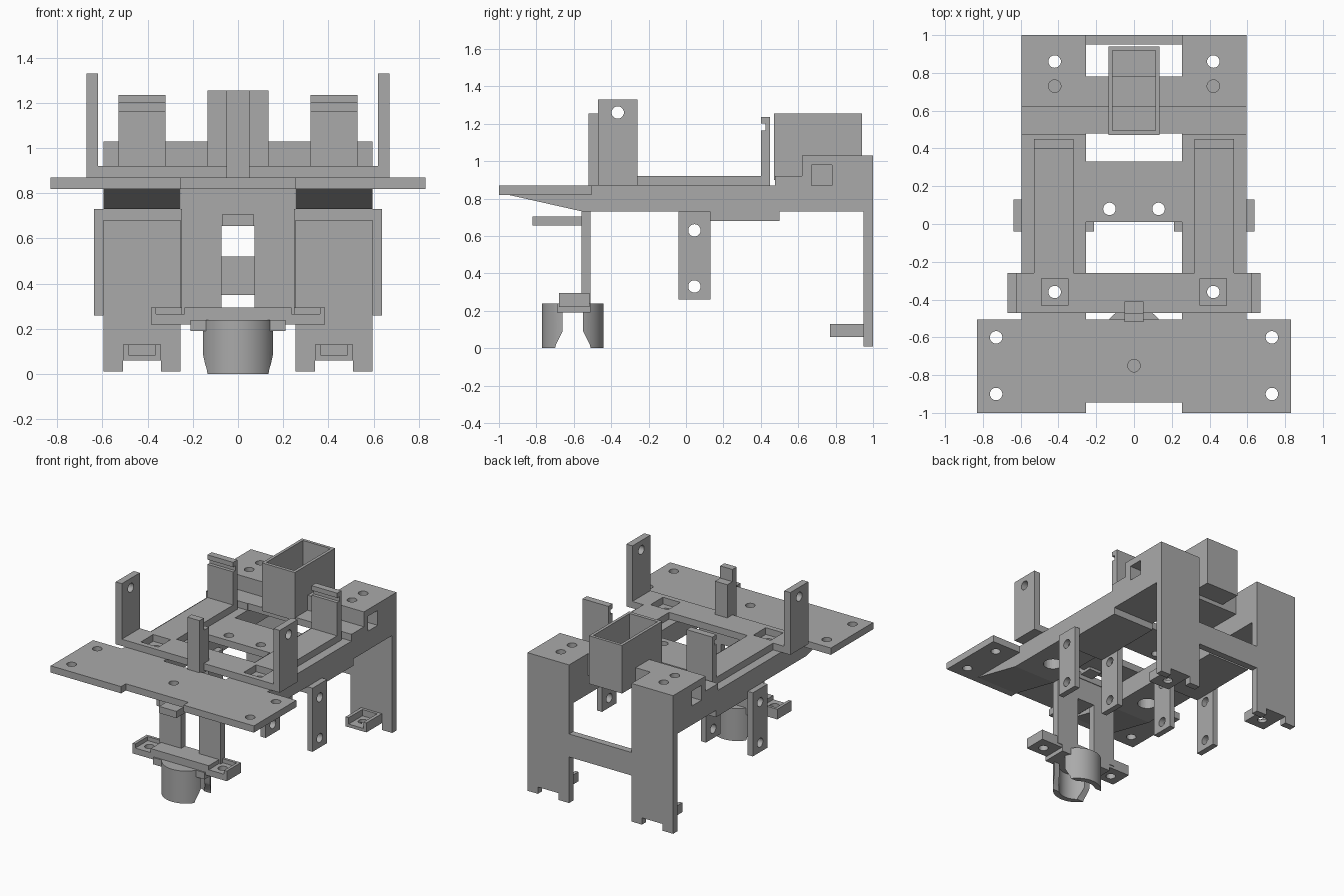
import bpy, bmesh, math
from mathutils import Matrix

cube = bpy.data.objects.get("Cube")
if cube:
    bpy.data.objects.remove(cube, do_unlink=True)

grey = bpy.data.materials.new("plain grey")
grey.use_nodes = True
COLOUR = (0.4, 0.4, 0.4, 1)
grey.diffuse_color = COLOUR
grey.node_tree.nodes["Principled BSDF"].inputs["Base Color"].default_value = COLOUR
HOLE = 0.033


def finish(name, bm):
    bmesh.ops.recalc_face_normals(bm, faces=bm.faces)
    mesh = bpy.data.meshes.new(name)
    bm.to_mesh(mesh)
    bm.free()
    mesh.materials.append(grey)
    ob = bpy.data.objects.new(name, mesh)
    bpy.context.collection.objects.link(ob)
    return ob


def prism(name, points, x0, x1):
    """Extrude a (y, z) profile along x."""
    bm = bmesh.new()
    face = bm.faces.new([bm.verts.new((x0, y, z)) for y, z in points])
    new = bmesh.ops.extrude_face_region(bm, geom=[face])["geom"]
    moved = [v for v in new if isinstance(v, bmesh.types.BMVert)]
    bmesh.ops.translate(bm, verts=moved, vec=(x1 - x0, 0, 0))
    return finish(name, bm)


def box(name, x0, x1, y0, y1, z0, z1):
    return prism(name, [(y0, z0), (y1, z0), (y1, z1), (y0, z1)], x0, x1)


def cyl(name, centre, radius, depth, axis="Z", sides=32):
    bm = bmesh.new()
    turn = Matrix.Rotation(math.pi / 2, 4, "Y") if axis == "X" else Matrix()
    bmesh.ops.create_cone(bm, cap_ends=True, segments=sides, radius1=radius,
                          radius2=radius, depth=depth,
                          matrix=Matrix.Translation(centre) @ turn)
    return finish(name, bm)


def activate(ob):
    bpy.ops.object.select_all(action="DESELECT")
    bpy.context.view_layer.objects.active = ob
    ob.select_set(True)


def cut(ob, *cutters):
    activate(ob)
    for c in cutters:
        mod = ob.modifiers.new("cut", "BOOLEAN")
        mod.operation, mod.solver, mod.object = "DIFFERENCE", "EXACT", c
        bpy.ops.object.modifier_apply(modifier=mod.name)
        bpy.data.objects.remove(c, do_unlink=True)
    return ob


def drill(x, y, z=0.8, depth=0.6, radius=HOLE):
    return cyl("drill", (x, y, z), radius, depth)


def mirror(ob):
    activate(ob)
    ob.modifiers.new("mirror", "MIRROR")
    bpy.ops.object.modifier_apply(modifier="mirror")
    return ob


# Side frames: wedge, rail, rear block and rear leg in one profile
IN, OUT = 0.255, 0.595
frame = prism("side_frame", [(-0.95, 0.82), (-0.55, 0.73), (0.95, 0.73), (0.95, 0.01),
                             (1, 0.01), (1, 1.03), (0.62, 1.03), (0.62, 0.92),
                             (0.475, 0.92), (0.475, 0.87), (-0.95, 0.87)], IN, OUT)
cut(frame,
    box("window", 0.34, 0.7, 0.67, 0.78, 0.87, 0.98),
    drill(0.42, 0.86, 0.9), drill(0.42, 0.73, 1.0, 0.2),
    drill(0.42, -0.36), drill(0.42, -0.36, 0.74, 0.14, 0.066),
    box("leg_notch", 0.34, 0.51, 0.9, 1.1, -0.1, 0.06))
mirror(frame)
mirror(box("rail_pad", IN, OUT, -0.04, 0.5, 0.68, 0.73))

# Feet with shallow nut pockets
foot = box("leg_foot", 0.34, 0.51, 0.77, 0.95, 0.06, 0.13)
cut(foot, box("pocket", 0.365, 0.485, 0.7, 0.93, 0.083, 0.2),
    drill(0.42, 0.86, 0.1, 0.3))
mirror(foot)

# Hanging tabs on both sides of each rail
for label, x in (("inner", 0.212), ("outer", OUT)):
    tab = box(label + "_hanger", x, x + 0.042, -0.04, 0.13, 0.26, 0.73)
    cut(tab, *[cyl("drill", (x, 0.045, z), HOLE, 0.3, "X") for z in (0.33, 0.63)])
    mirror(tab)

# Cross members
box("rear_crossbar", -IN, IN, 0.95, 1, 0.35, 0.52)
prism("rear_bridge", [(0.48, 0.87), (0.78, 0.87), (0.78, 1.03), (0.62, 1.03),
                      (0.62, 0.92), (0.48, 0.92)], -IN, IN)
cut(box("middle_plate", -IN, IN, 0.01, 0.33, 0.82, 0.87),
    drill(0.13, 0.08), drill(-0.13, 0.08))

# Open holder box
cut(box("holder_box", -0.135, 0.135, 0.47, 0.94, 0.9, 1.255),
    box("cavity", -0.113, 0.113, 0.495, 0.918, 0.93, 1.4))

# Front plate
plate = box("front_plate", -0.83, 0.83, -1, -0.505, 0.82, 0.87)
cut(plate, box("notch", -IN, IN, -1.1, -0.945, 0.7, 1), drill(0, -0.75),
    *[drill(x, y) for x in (-0.73, 0.73) for y in (-0.9, -0.6)])

# Upper cradle: bar, arms, hooked clips and drilled ears
bar = box("cradle_bar", -0.67, 0.67, -0.47, -0.26, 0.87, 0.92)
cut(bar, *[box("recess", s * 0.42 - 0.071, s * 0.42 + 0.071, -0.432, -0.288, 0.8, 1)
           for s in (-1, 1)])
mirror(prism("cradle_arm", [(-0.26, 0.87), (0.45, 0.87), (0.45, 1.235), (0.40, 1.235),
                            (0.40, 1.2), (0.425, 1.2), (0.425, 1.165), (0.40, 1.165),
                            (0.40, 0.92), (-0.26, 0.92)], 0.32, 0.53))
ear = box("cradle_ear", 0.62, 0.67, -0.47, -0.26, 0.87, 1.33)
mirror(cut(ear, cyl("drill", (0.645, -0.365, 1.26), HOLE, 0.3, "X")))

# Centre post, stepped at the back
prism("centre_post", [(-0.52, 0.85), (-0.41, 0.85), (-0.41, 1.165), (-0.47, 1.165),
                      (-0.47, 1.255), (-0.52, 1.255)], -0.05, 0.05)

# Front column with slot and forward tab
cut(box("front_column", -0.25, 0.25, -0.56, -0.51, 0.24, 0.84),
    box("slot", -0.072, 0.072, -0.7, -0.4, 0.29, 0.655))
box("column_tab", -0.07, 0.07, -0.82, -0.55, 0.655, 0.705)

# Clamp flange with end pockets
flange = box("clamp_flange", -0.385, 0.385, -0.68, -0.515, 0.22, 0.295)
cut(flange, *[c for s in (-1, 1) for c in (
    box("pocket", s * 0.3 - 0.063, s * 0.3 + 0.063, -0.8, -0.535, 0.265, 0.4),
    drill(s * 0.3, -0.605, 0.25, 0.3))])
box("clamp_base", -0.21, 0.21, -0.69, -0.51, 0.19, 0.24)

# Split tubular clamp, its gap flaring toward the bottom
MID = -0.605
clamp = cyl("tube_clamp", (0, MID, 0.12), 0.165, 0.24, sides=64)
gap = prism("gap", [(MID - 0.1, -0.02), (MID + 0.1, -0.02), (MID + 0.09, 0.02),
                    (MID + 0.055, 0.09), (MID + 0.055, 0.19), (MID - 0.055, 0.19),
                    (MID - 0.055, 0.09), (MID - 0.09, 0.02)], -0.3, 0.3)
cut(clamp, cyl("bore", (0, MID, 0.07), 0.125, 0.24, sides=64), gap)
activate(clamp)
bpy.ops.object.shade_smooth_by_angle(angle=math.radians(30))
